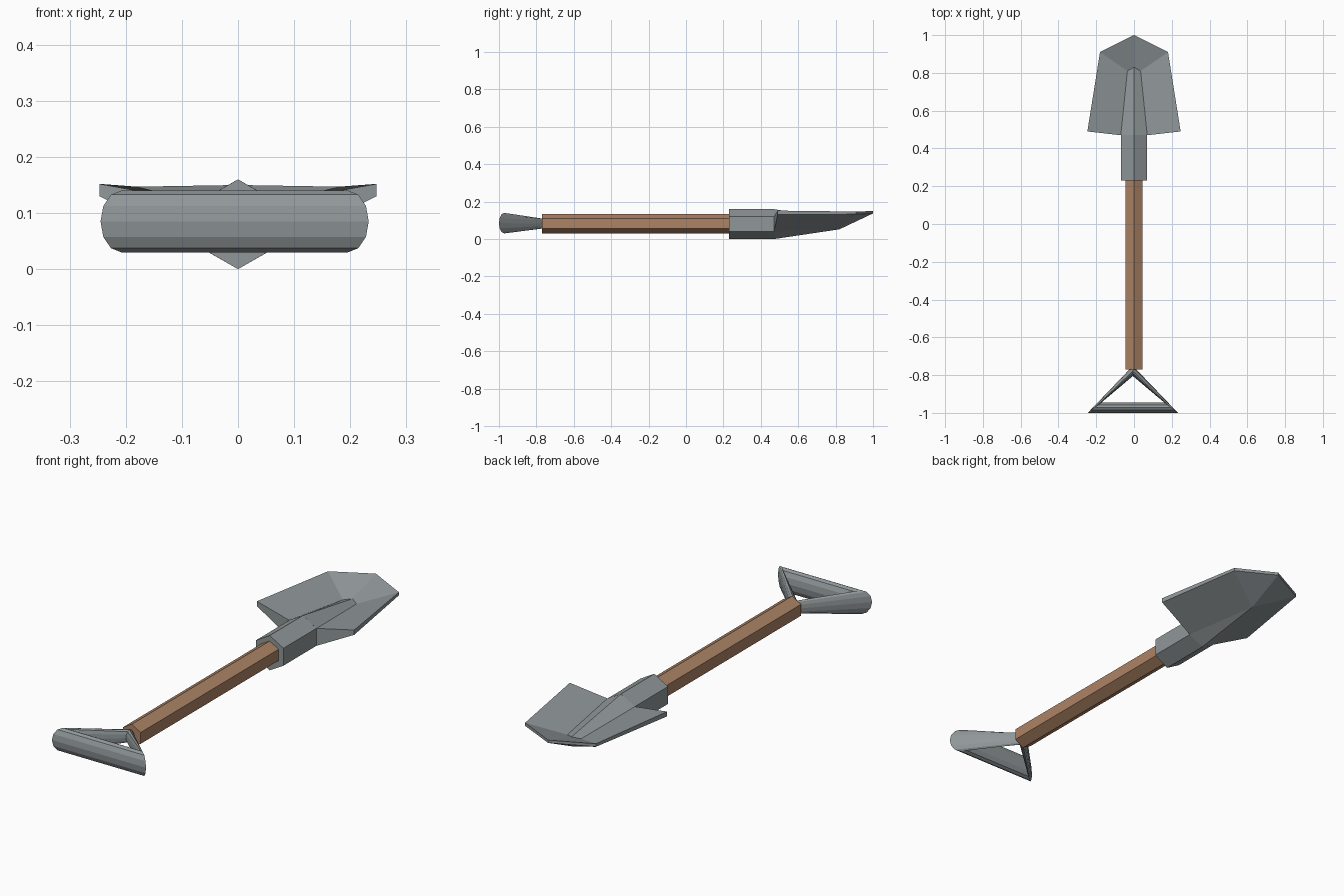
import bpy, bmesh
from math import sin, cos, pi
from mathutils import Vector

if "Cube" in bpy.data.objects:
    bpy.data.objects.remove(bpy.data.objects["Cube"])


def make_object(name, verts, faces, mat=None):
    bm = bmesh.new()
    vs = [bm.verts.new(v) for v in verts]
    for f in faces:
        bm.faces.new([vs[i] for i in f])
    bmesh.ops.recalc_face_normals(bm, faces=bm.faces)
    mesh = bpy.data.meshes.new(name)
    bm.to_mesh(mesh)
    bm.free()
    ob = bpy.data.objects.new(name, mesh)
    bpy.context.collection.objects.link(ob)
    if mat:
        mesh.materials.append(mat)
    return ob


def material(name, color):
    m = bpy.data.materials.new(name)
    m.diffuse_color = (*color, 1)
    m.use_nodes = True
    m.node_tree.nodes["Principled BSDF"].inputs["Base Color"].default_value = m.diffuse_color
    return m


def hex_prism(name, radius, z, y0, y1, mat):
    """Six-sided bar along y with a point at top and bottom."""
    ring = [(radius * sin(i * pi / 3), z + radius * cos(i * pi / 3)) for i in range(6)]
    verts = [(x, y, h) for y in (y0, y1) for x, h in ring]
    faces = [(i, (i + 1) % 6, (i + 1) % 6 + 6, i + 6) for i in range(6)]
    faces += [tuple(range(6)), tuple(range(6, 12))]
    return make_object(name, verts, faces, mat)


wood = material("wood", (0.42, 0.23, 0.13))
steel = material("steel", (0.28, 0.31, 0.32))

# Wooden shaft and steel socket
hex_prism("shaft", 0.052, 0.083, -0.77, 0.25, wood)
hex_prism("socket", 0.08, 0.08, 0.23, 0.472, steel)

# Blade: right half, mirrored across x
half = [
    (0, .47, .16), (.07, .47, .12), (.247, .49, .152), (.18, .91, .147),   # top 0-3
    (0, 1, .15), (.035, .81, .093), (0, .83, .10),                         # tip, ridge end 4-6
    (0, .47, 0), (.07, .47, .04), (.247, .49, .13), (.18, .91, .133),      # underside 7-10
    (0, 1, .137), (0, .82, .052),                                          # tip, keel 11-12
]
faces = [
    (0, 1, 5, 6), (1, 2, 3, 5), (5, 3, 4, 6),        # upper side
    (2, 9, 10, 3), (3, 10, 11, 4), (1, 8, 9, 2),     # rim and rear
    (0, 7, 8, 1),
    (7, 8, 12), (8, 9, 10, 12), (10, 11, 12),        # underside
]
blade = make_object("blade", half, faces, steel)
# orient outward before mirroring (the half is open at x = 0)
centre = Vector((0, .7, .09))
bm = bmesh.new()
bm.from_mesh(blade.data)
bm.normal_update()
if bm.faces.get is None or sum((f.calc_center_median() - centre).dot(f.normal) * f.calc_area() for f in bm.faces) < 0:
    bmesh.ops.reverse_faces(bm, faces=bm.faces)
bm.to_mesh(blade.data)
bm.free()
mirror = blade.modifiers.new("mirror", "MIRROR")
mirror.use_clip = True

# Triangular grip: a 12-sided oval section at each of three mitred corners
SIDES = 12
corners = [  # centre, outward half width, half height
    (Vector((.196, -.972, .085)), Vector((.037, -.028, 0)), .055),
    (Vector((-.006, -.778, .083)), Vector((0, .027, 0)), .028),
    (Vector((-.208, -.972, .085)), Vector((-.037, -.028, 0)), .055),
]
verts = []
for c, out, h in corners:
    for i in range(SIDES):
        a = 2 * pi * i / SIDES
        verts.append(c + out * cos(a) + Vector((0, 0, h * sin(a))))
faces = []
for k in range(3):
    for i in range(SIDES):
        a, b = k * SIDES, (k + 1) % 3 * SIDES
        j = (i + 1) % SIDES
        faces.append((a + i, a + j, b + j, b + i))
make_object("grip", verts, faces, steel)
